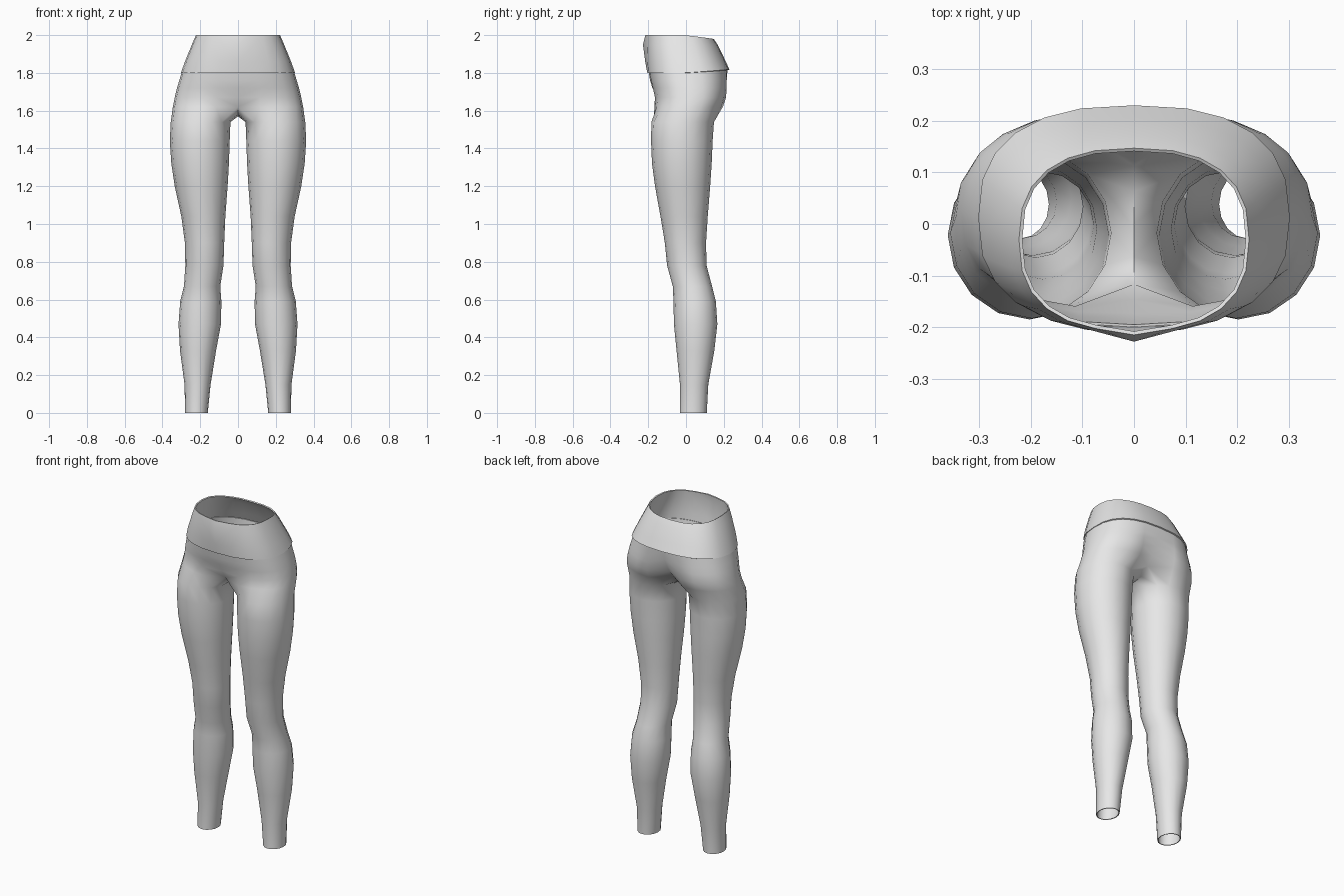
import bpy, bmesh, math

if "Cube" in bpy.data.objects:
    bpy.data.objects.remove(bpy.data.objects["Cube"])

fabric = bpy.data.materials.new("grey_fabric")
fabric.diffuse_color = (0.8, 0.8, 0.8, 1)
fabric.use_nodes = True
fabric.node_tree.nodes["Principled BSDF"].inputs["Base Color"].default_value = fabric.diffuse_color
ARC = 12                                   # segments in a half hip arc


def leg_ring(z, x_in, x_out, y_front, y_back):
    """Closed ring: 13 outer points from front-inner to back-inner, then 3 inner."""
    cx, cy = (x_in + x_out) / 2, (y_front + y_back) / 2
    rx, ry = (x_out - x_in) / 2, (y_back - y_front) / 2
    angles = [math.radians(225 + 22.5 * k) for k in range(16)]
    return [(cx + rx * math.cos(a), cy + ry * math.sin(a), z) for a in angles]


def hip_arc(z, w, y_front, y_back, dip_front=0, dip_back=0, drop=0, spread=0.07):
    """Half ring from centre front to centre back, dented on the centre line."""
    cy, ry = (y_front + y_back) / 2, (y_back - y_front) / 2
    pts = []
    for j in range(ARC + 1):
        u = math.radians(-90 + 180 * j / ARC)
        x = 0 if j in (0, ARC) else w * math.cos(u) ** 0.8
        y = cy + ry * math.copysign(abs(math.sin(u)) ** 0.8, u)
        near = math.exp(-(x / spread) ** 2)
        y += dip_front * near if u < 0 else -dip_back * near
        pts.append((x, y, z + drop * max(0, y / y_back)))
    return pts


def loft(bm, rows, closed):
    for a, b in zip(rows, rows[1:]):
        n = len(a) if closed else min(len(a), len(b)) - 1
        for k in range(n):
            m = (k + 1) % len(a)
            bm.faces.new((a[k], a[m], b[m], b[k]))


def finish(bm, name, thickness):
    mesh = bpy.data.meshes.new(name)
    bm.to_mesh(mesh)
    bm.free()
    mesh.materials.append(fabric)
    ob = bpy.data.objects.new(name, mesh)
    bpy.context.collection.objects.link(ob)
    bpy.ops.object.select_all(action='DESELECT')
    bpy.context.view_layer.objects.active = ob
    ob.select_set(True)
    mirror = ob.modifiers.new("mirror", 'MIRROR')
    mirror.merge_threshold = 0.0005
    shell = ob.modifiers.new("cloth", 'SOLIDIFY')
    shell.thickness = thickness
    shell.offset = -1
    for mod in ("mirror", "cloth"):
        bpy.ops.object.modifier_apply(modifier=mod)
    bpy.ops.object.shade_smooth_by_angle(angle=math.radians(60))


# Leg: z, inner x, outer x, front y, back y
LEG = [
    (0.00, .160, .280, -.033, .110), (0.15, .145, .283, -.032, .118),
    (0.33, .116, .307, -.050, .150), (0.47, .090, .315, -.064, .166),
    (0.59, .088, .306, -.066, .158), (0.67, .094, .286, -.070, .138),
    (0.78, .077, .279, -.100, .109), (0.90, .073, .281, -.112, .106),
    (1.04, .067, .300, -.135, .115), (1.20, .055, .335, -.164, .128),
    (1.32, .048, .353, -.180, .136), (1.44, .044, .361, -.185, .141),
    (1.54, .040, .356, -.183, .148)]

# Hips: z, half width, front y, back y, front dent, back dent
HIPS = [
    (1.62, .345, -.176, .206, .055, .090), (1.67, .335, -.171, .222, .020, .065),
    (1.72, .323, -.181, .224, .003, .038), (1.76, .311, -.190, .223, .000, .018),
    (1.82, .293, -.200, .220, .000, .000)]

# Legs and hips as one surface, joined along the crotch seam
bm = bmesh.new()
add = lambda pts: [bm.verts.new(p) for p in pts]
legs = [add(leg_ring(*r)) for r in LEG]
hips = [add(hip_arc(*r)) for r in HIPS]
crotch = add([(0, .065, 1.577), (0, 0, 1.57), (0, -.065, 1.58)])
loft(bm, legs + [hips[0] + crotch], True)
loft(bm, hips, False)
finish(bm, "leggings_body", 0.005)

# High waistband, slightly overhanging the hips, lower at the back
BAND = [
    (1.80, .302, -.205, .230, 0, 0, .018), (1.86, .281, -.210, .206, -.006, 0, .010),
    (1.95, .244, -.211, .170, -.017, 0, -.005), (2.00, .223, -.207, .147, -.008, 0, -.020)]
bm = bmesh.new()
loft(bm, [add(hip_arc(*r, spread=0.04)) for r in BAND], False)
finish(bm, "waistband", 0.007)
